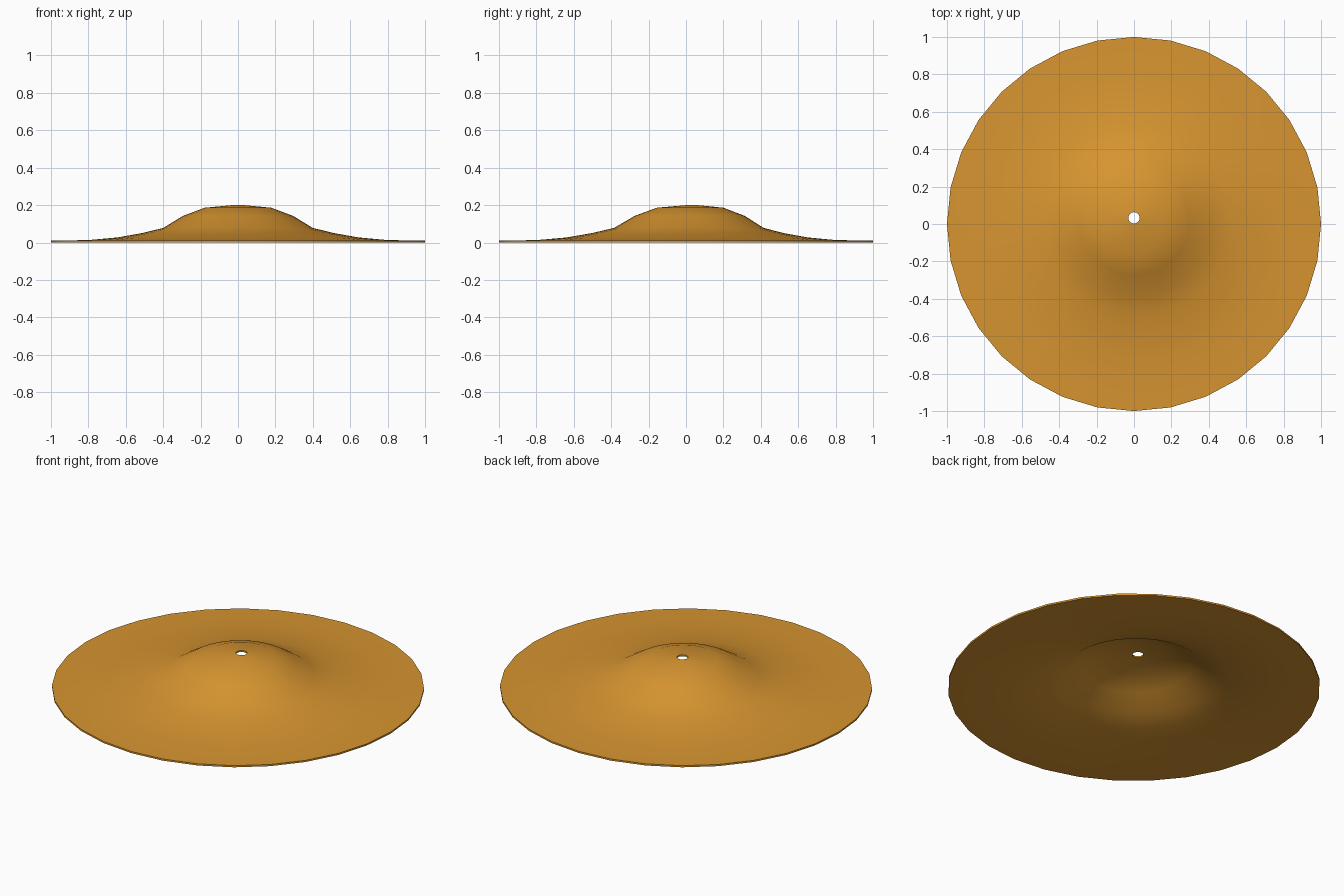
import bpy, bmesh, math

if "Cube" in bpy.data.objects:
    bpy.data.objects.remove(bpy.data.objects["Cube"])

SIDES = 32
THICKNESS = 0.009
# Rings from the hole to the rim: radius, top height, y offset of the ring centre
RINGS = [(0.03, 0.200, 0.033), (0.178, 0.186, 0.022), (0.295, 0.142, 0.020),
         (0.40, 0.078, 0.015), (0.515, 0.050, 0.010), (0.645, 0.027, 0.006),
         (0.80, 0.013, 0.003), (1.0, 0.010, 0.0)]

bm = bmesh.new()


def ring(radius, z, y_offset):
    return [bm.verts.new((radius * math.cos(2 * math.pi * i / SIDES),
                          radius * math.sin(2 * math.pi * i / SIDES) + y_offset, z))
            for i in range(SIDES)]


# Closed cross-section: over the top, then back along the underside
loops = [ring(r, z, y) for r, z, y in RINGS]
loops += [ring(r, max(z - THICKNESS, 0) if r < 1 else 0, y) for r, z, y in reversed(RINGS)]
for k, a in enumerate(loops):
    b = loops[(k + 1) % len(loops)]
    for i in range(SIDES):
        j = (i + 1) % SIDES
        bm.faces.new((a[i], b[i], b[j], a[j]))
bmesh.ops.recalc_face_normals(bm, faces=bm.faces)

mesh = bpy.data.meshes.new("cymbal")
bm.to_mesh(mesh)
bm.free()
cymbal = bpy.data.objects.new("cymbal", mesh)
bpy.context.collection.objects.link(cymbal)

# Warm bronze colour
bronze = bpy.data.materials.new("bronze")
bronze.diffuse_color = (0.68, 0.30, 0.03, 1)
bronze.use_nodes = True
bronze.node_tree.nodes["Principled BSDF"].inputs["Base Color"].default_value = bronze.diffuse_color
mesh.materials.append(bronze)

# Smooth surfaces with crisp rim and hole edges
bpy.context.view_layer.objects.active = cymbal
cymbal.select_set(True)
bpy.ops.object.shade_smooth_by_angle(angle=math.radians(40))
